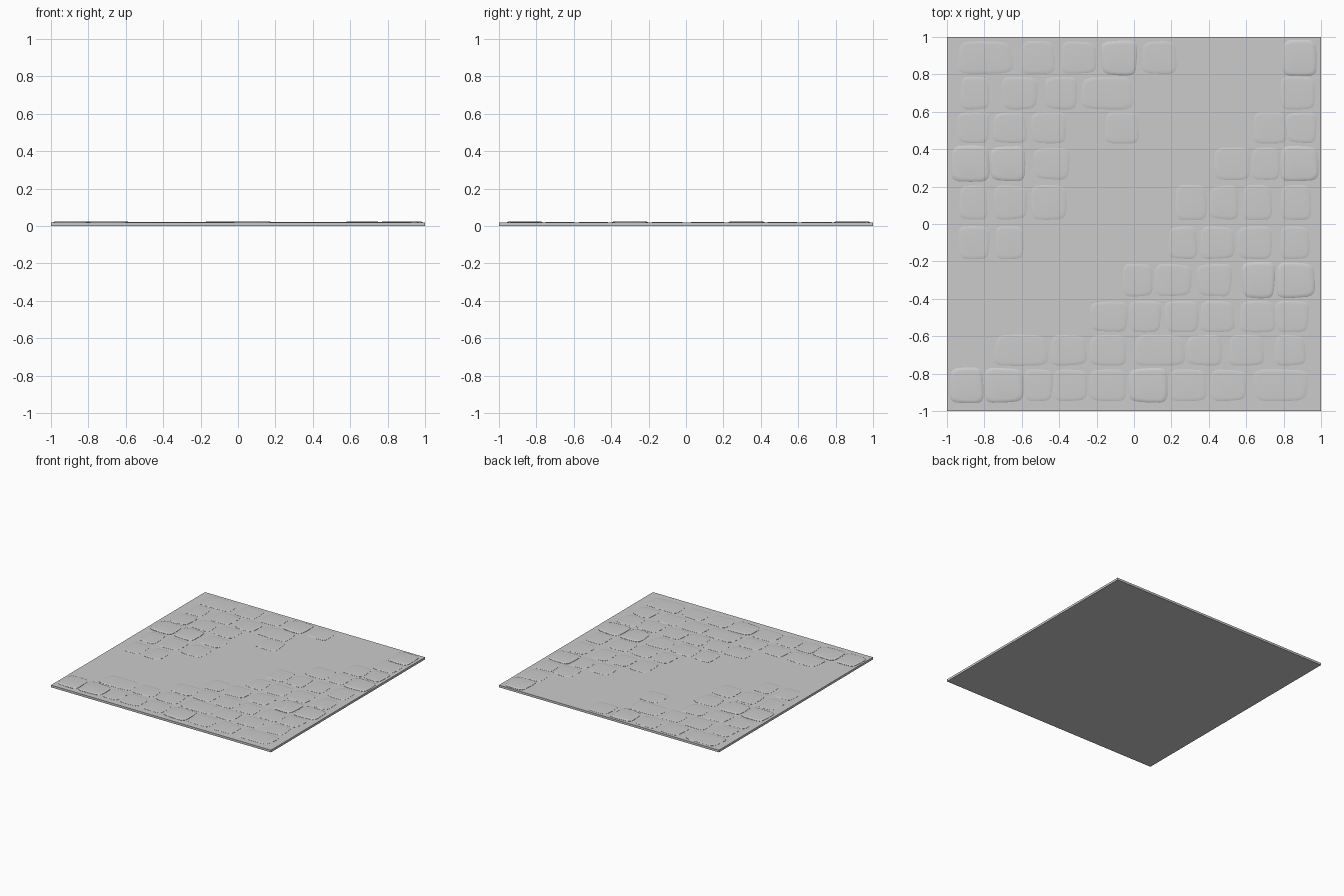
import bpy, bmesh, math, random

if "Cube" in bpy.data.objects:
    bpy.data.objects.remove(bpy.data.objects["Cube"])

random.seed(4)
SLAB = 0.018   # height of the ground slab
SIDES = 20


def finish(bm, name):
    bmesh.ops.recalc_face_normals(bm, faces=bm.faces)
    me = bpy.data.meshes.new(name)
    bm.to_mesh(me)
    bm.free()
    ob = bpy.data.objects.new(name, me)
    bpy.context.collection.objects.link(ob)
    return ob


def stone(bm, x0, x1, y0, y1, top):
    """Rounded, slightly irregular cobble with a softly domed top."""
    cx, cy, rx, ry = (x0 + x1) / 2, (y0 + y1) / 2, (x1 - x0) / 2, (y1 - y0) / 2
    skew, taper = random.uniform(-.06, .06), random.uniform(-.08, .08)
    outline = []
    for i in range(SIDES):
        a = 2 * math.pi * i / SIDES
        c, s = math.cos(a), math.sin(a)
        u = math.copysign(abs(c) ** 0.42, c)
        v = math.copysign(abs(s) ** 0.42, s)
        outline.append((u * (1 - abs(taper) + taper * v), v * (1 - abs(skew) + skew * u)))
    rise = top - SLAB
    rings = []
    for k, z in ((1.0, SLAB - .008), (1.0, SLAB + .3 * rise),
                 (.95, SLAB + .75 * rise), (.8, top)):
        rings.append([bm.verts.new((cx + u * rx * k, cy + v * ry * k, z)) for u, v in outline])
    for lo, hi in zip(rings, rings[1:]):
        for i in range(SIDES):
            j = (i + 1) % SIDES
            bm.faces.new((lo[i], lo[j], hi[j], hi[i]))
    bm.faces.new(rings[-1])
    bm.faces.new(rings[0][::-1])


def row(number, y0, y1, spans, proud=()):
    """One course of cobbles; those listed in proud stand higher."""
    bm = bmesh.new()
    for i, (x0, x1) in enumerate(spans):
        high = i in proud
        g = .01 if high else 0
        stone(bm, x0, x1, y0 - g, min(y1 + g, .985), .0245 if high else .021)
    ob = finish(bm, f"cobble_row_{number}")
    bpy.context.view_layer.objects.active = ob
    ob.select_set(True)
    bpy.ops.object.shade_smooth_by_angle(angle=math.radians(40))
    ob.select_set(False)


# ground slab
bm = bmesh.new()
bmesh.ops.create_cube(bm, size=1)
for v in bm.verts:
    v.co = (v.co.x * 2, v.co.y * 2, (v.co.z + .5) * SLAB)
finish(bm, "ground_slab")

# cobble courses from back to front
row(1, .80, .98, [(-.95, -.64), (-.61, -.42), (-.39, -.2), (-.18, .02), (.04, .23), (.79, .98)], (3, 5))
row(2, .61, .79, [(-.93, -.77), (-.71, -.51), (-.48, -.3), (-.29, 0), (.78, .97)])
row(3, .43, .60, [(-.95, -.77), (-.76, -.57), (-.55, -.36), (-.16, .03), (.63, .82), (.81, .98)])
row(4, .235, .41, [(-.98, -.77), (-.77, -.58), (-.54, -.34), (.43, .62), (.63, .78), (.78, .99)], (0, 1, 5))
row(5, .02, .21, [(-.94, -.78), (-.75, -.57), (-.55, -.36), (.22, .39), (.4, .56), (.58, .74), (.78, .95)])
row(6, -.19, -.01, [(-.94, -.77), (-.74, -.59), (.18, .34), (.35, .54), (.55, .74), (.78, .94)])
row(7, -.39, -.21, [(-.06, .1), (.11, .31), (.33, .53), (.57, .76), (.76, .97)], (3, 4))
row(8, -.58, -.41, [(-.24, -.03), (-.03, .15), (.16, .35), (.35, .54), (.56, .76), (.75, .94)])
row(9, -.76, -.59, [(-.76, -.45), (-.45, -.25), (-.24, -.04), (-.01, .28), (.28, .47), (.5, .7), (.75, .92)])
row(10, -.95, -.775, [(-.99, -.8), (-.8, -.59), (-.59, -.43), (-.43, -.25), (-.24, -.04),
                      (-.03, .18), (.19, .39), (.41, .6), (.63, .94)], (0, 1, 5))
